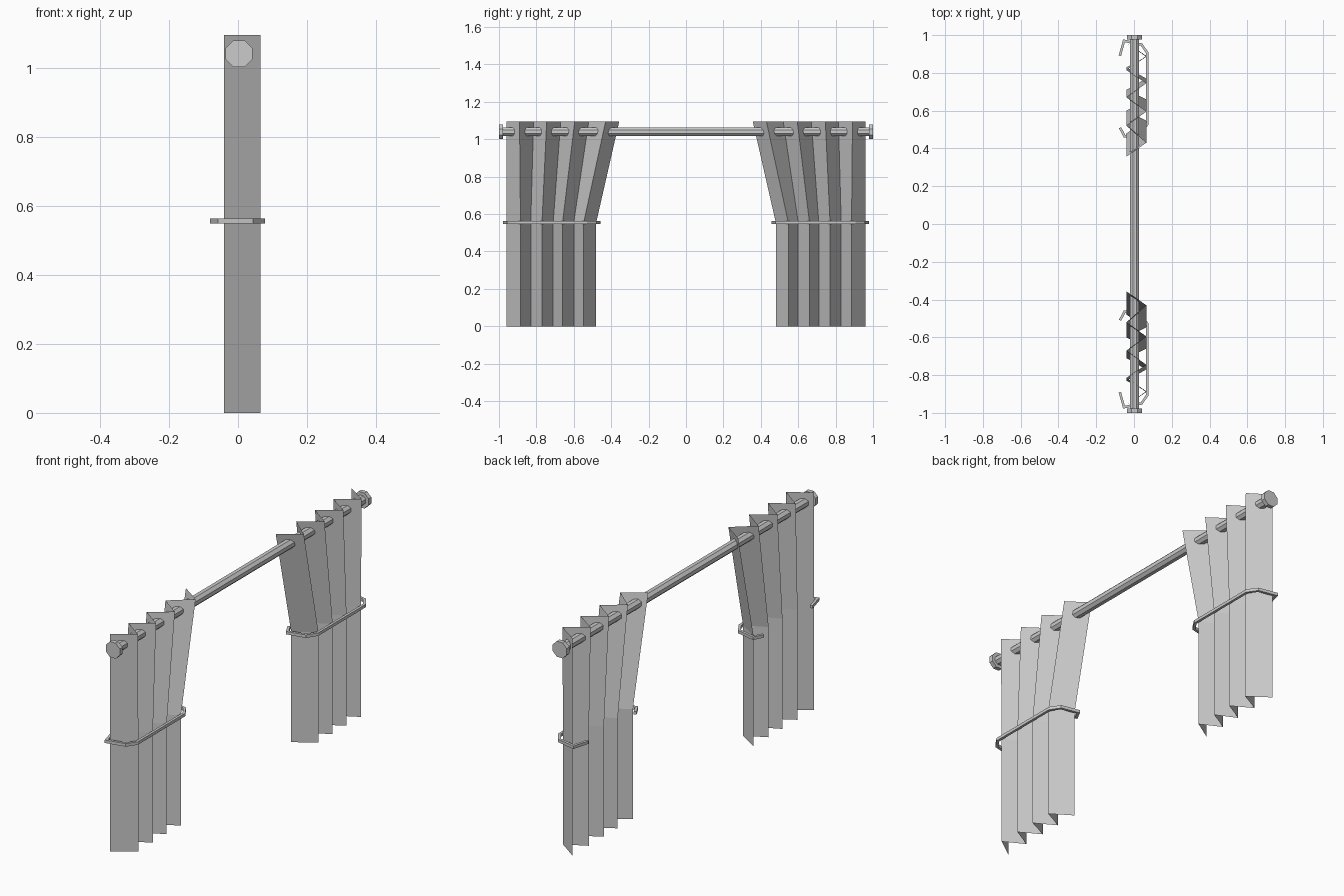
import bpy, math

if "Cube" in bpy.data.objects:
    bpy.data.objects.remove(bpy.data.objects["Cube"])


def grid_sheet(name, rows):
    """Quad sheet through equally long rows of points."""
    n = len(rows[0])
    verts = [p for row in rows for p in row]
    faces = [(r * n + i, r * n + i + 1, (r + 1) * n + i + 1, (r + 1) * n + i)
             for r in range(len(rows) - 1) for i in range(n - 1)]
    mesh = bpy.data.meshes.new(name)
    mesh.from_pydata(verts, [], faces)
    obj = bpy.data.objects.new(name, mesh)
    bpy.context.collection.objects.link(obj)
    return obj


def mirror_y(obj):
    m = obj.modifiers.new("mirror", 'MIRROR')
    m.use_axis = (False, True, False)
    m.use_mirror_merge = False


def octagon_bar(name, apothem, y0, y1):
    """Eight-sided bar along y with flat sides facing up and down."""
    bpy.ops.mesh.primitive_cylinder_add(
        vertices=8, radius=apothem / math.cos(math.pi / 8), depth=y1 - y0)
    obj = bpy.context.object
    obj.name = name
    for v in obj.data.vertices:
        x, y, z = v.co
        a = math.pi / 8
        v.co = (x * math.cos(a) - y * math.sin(a) + 0.003,
                z + (y0 + y1) / 2,
                x * math.sin(a) + y * math.cos(a) + 1.04)
    obj.data.flip_normals()
    return obj


# Curtain rod and its end caps
octagon_bar("curtain_rod", 0.023, -0.985, 0.985)
for side, y in (("near", -1.0), ("far", 0.978)):
    octagon_bar("rod_cap_" + side, 0.039, y, y + 0.022)

# Pleated curtains: gathered from the tieback down, fanning out to the rod
fold_x = [-0.04 if i % 2 == 0 else 0.065 for i in range(9)]
top_y = [0.96, 0.89, 0.815, 0.745, 0.67, 0.595, 0.52, 0.43, 0.357]
low_y = [0.96, 0.885, 0.83, 0.77, 0.71, 0.66, 0.60, 0.547, 0.48]
curtain = grid_sheet("curtains", [
    [(x, y, z) for x, y in zip(fold_x, ys)]
    for ys, z in ((low_y, 0.0), (low_y, 0.555), (top_y, 1.095))])
mirror_y(curtain)

# Tieback bands with hooked ends behind the curtain
path = [(-0.075, 0.89), (-0.053, 0.97), (0.04, 0.95), (0.071, 0.905),
        (0.071, 0.53), (0.04, 0.483), (-0.05, 0.464), (-0.074, 0.51)]
band = grid_sheet("tieback_bands", [
    [(x, y, z) for x, y in path] for z in (0.548, 0.563)])
solid = band.modifiers.new("thickness", 'SOLIDIFY')
solid.thickness = 0.013
solid.offset = 0
solid.use_even_offset = True
mirror_y(band)
